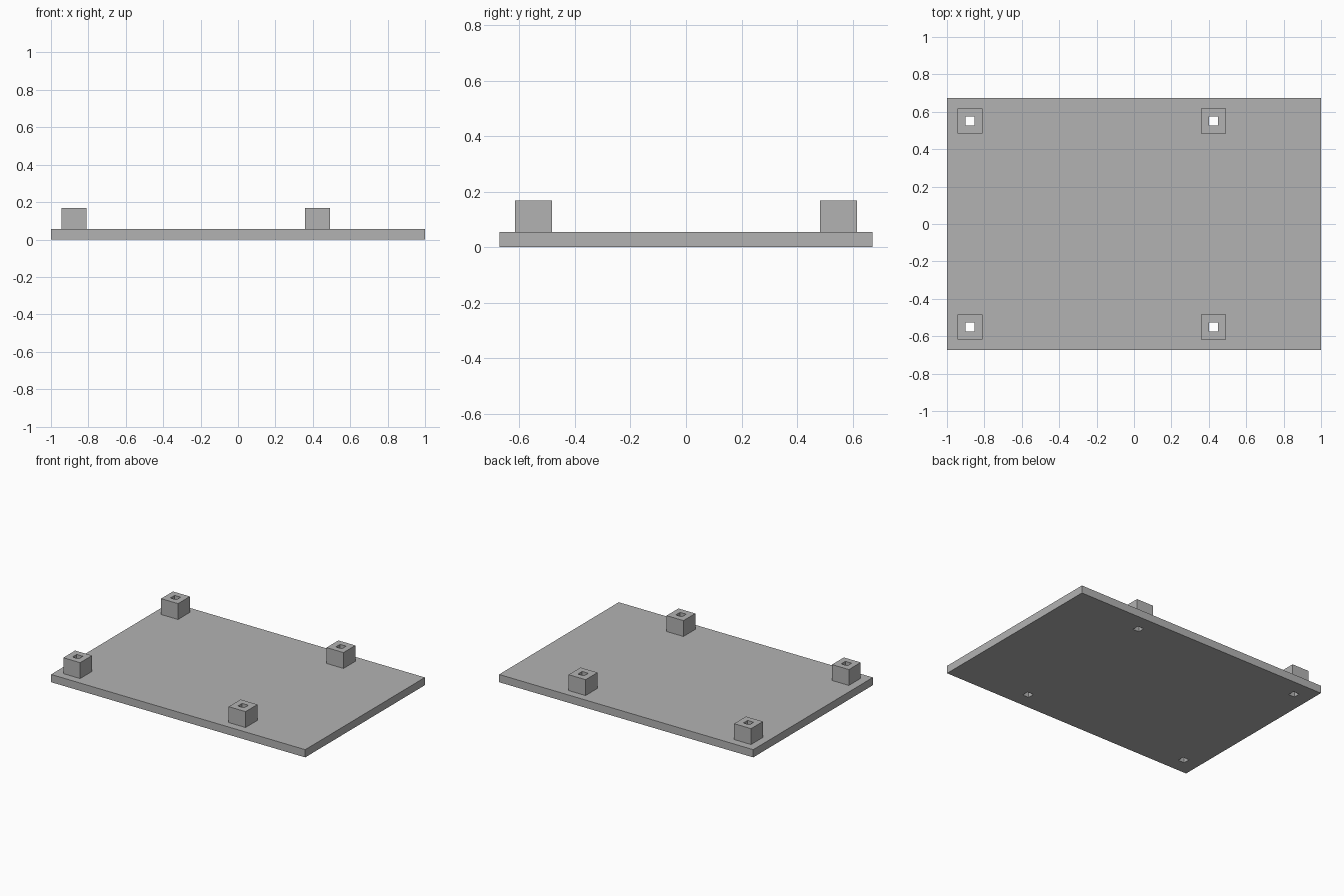
import bpy
import bmesh
from mathutils import Matrix, Vector

cube = bpy.data.objects.get("Cube")
if cube:
    bpy.data.objects.remove(cube, do_unlink=True)

PLATE_SIZE = (2.0, 1.345, 0.055)
POST_WIDTH, POST_TOP = 0.133, 0.168
HOLE_WIDTH = 0.048
POST_X = {"right": -0.877, "left": 0.425}
POST_Y = {"front": -0.55, "back": 0.55}

# Single grey finish
grey = bpy.data.materials.new("plain grey")
grey.use_nodes = True
colour = (0.45, 0.45, 0.45, 1)
grey.diffuse_color = colour
grey.node_tree.nodes["Principled BSDF"].inputs["Base Color"].default_value = colour


def boxes(name, size, centres):
    """One object holding an equal box at every centre."""
    bm = bmesh.new()
    for centre in centres:
        matrix = Matrix.Translation(centre) @ Matrix.Diagonal((*size, 1))
        bmesh.ops.create_cube(bm, size=1, matrix=matrix)
    mesh = bpy.data.meshes.new(name)
    bm.to_mesh(mesh)
    bm.free()
    mesh.materials.append(grey)
    obj = bpy.data.objects.new(name, mesh)
    bpy.context.collection.objects.link(obj)
    return obj


def drill(obj, cutter):
    mod = obj.modifiers.new("screw holes", "BOOLEAN")
    mod.operation = "DIFFERENCE"
    mod.solver = "EXACT"
    mod.object = cutter


# Square holes running through posts and plate
spots = {f"{fy}_{fx}": (x, y) for fx, x in POST_X.items() for fy, y in POST_Y.items()}
cutter = boxes("hole_cutter", (HOLE_WIDTH, HOLE_WIDTH, 1),
               [Vector((x, y, 0)) for x, y in spots.values()])
cutter.hide_render = True
cutter.hide_viewport = True
cutter.display_type = "WIRE"

# Base plate
plate = boxes("base_plate", PLATE_SIZE, [Vector((0, 0, PLATE_SIZE[2] / 2))])
drill(plate, cutter)

# Four mounting posts standing on the plate
height = POST_TOP - PLATE_SIZE[2]
for spot, (x, y) in spots.items():
    post = boxes(f"{spot}_post", (POST_WIDTH, POST_WIDTH, height),
                 [Vector((x, y, PLATE_SIZE[2] + height / 2))])
    drill(post, cutter)
